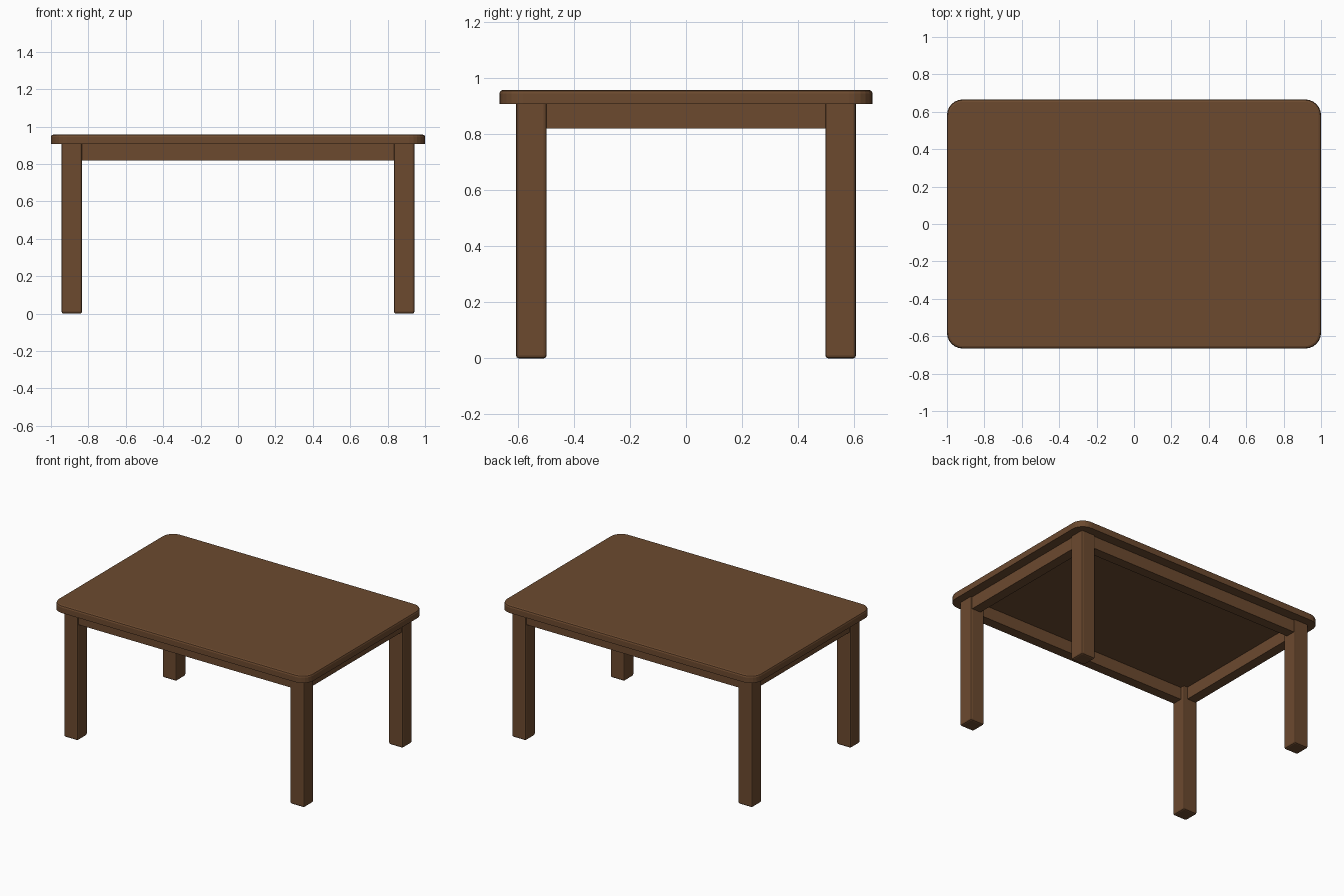
import bpy
import bmesh

if "Cube" in bpy.data.objects:
    bpy.data.objects.remove(bpy.data.objects["Cube"])

# One brown wood colour for the whole table
wood = bpy.data.materials.new("brown wood")
wood.diffuse_color = (0.150, 0.068, 0.028, 1.0)
wood.use_nodes = True
wood.node_tree.nodes["Principled BSDF"].inputs["Base Color"].default_value = wood.diffuse_color


def make_box(name, lo, hi, corner=0.0, corner_segs=4, rim=0.0, edge=0.0):
    """Box from lo to hi; optional rounded vertical corners, bevelled top rim or all edges."""
    bm = bmesh.new()
    bmesh.ops.create_cube(bm, size=1.0)
    for v in bm.verts:
        for i in range(3):
            v.co[i] = lo[i] + (v.co[i] + 0.5) * (hi[i] - lo[i])
    if corner:
        upright = [e for e in bm.edges
                   if abs(e.verts[0].co.z - e.verts[1].co.z) > 1e-4]
        bmesh.ops.bevel(bm, geom=upright, offset=corner, segments=corner_segs,
                        profile=0.5, affect='EDGES')
    if rim:
        top = [e for e in bm.edges if all(v.co.z > hi[2] - 1e-4 for v in e.verts)]
        bmesh.ops.bevel(bm, geom=top, offset=rim, segments=2,
                        profile=0.5, affect='EDGES')
    if edge:
        bmesh.ops.bevel(bm, geom=bm.edges[:], offset=edge, segments=2,
                        profile=0.5, affect='EDGES')
    mesh = bpy.data.meshes.new(name)
    bm.to_mesh(mesh)
    bm.free()
    mesh.materials.append(wood)
    obj = bpy.data.objects.new(name, mesh)
    bpy.context.collection.objects.link(obj)
    return obj


TOP, UNDER, APRON = 0.958, 0.907, 0.82      # heights
LX0, LX1 = 0.833, 0.943                     # leg extent in x
LY0, LY1 = 0.497, 0.607                     # leg extent in y
INSET, THICK = 0.01, 0.07                   # apron set back and thickness

# Tabletop with rounded corners and a softened upper rim
make_box("tabletop", (-1, -0.666, UNDER), (1, 0.666, TOP),
         corner=0.085, corner_segs=6, rim=0.013)

for sx, xname in ((-1, "left"), (1, "right")):
    # Legs
    for sy, yname in ((-1, "front"), (1, "back")):
        xs = sorted((sx * LX0, sx * LX1))
        ys = sorted((sy * LY0, sy * LY1))
        make_box(f"{yname}_{xname}_leg", (xs[0], ys[0], 0), (xs[1], ys[1], UNDER + 0.015),
                 edge=0.011)
    # Side aprons
    xs = sorted((sx * (LX1 - INSET), sx * (LX1 - INSET - THICK)))
    make_box(f"{xname}_apron", (xs[0], -LY0 - 0.02, APRON), (xs[1], LY0 + 0.02, UNDER + 0.005))

# Front and back aprons
for sy, yname in ((-1, "front"), (1, "back")):
    ys = sorted((sy * (LY1 - INSET), sy * (LY1 - INSET - THICK)))
    make_box(f"{yname}_apron", (-LX0 - 0.02, ys[0], APRON), (LX0 + 0.02, ys[1], UNDER + 0.005))
